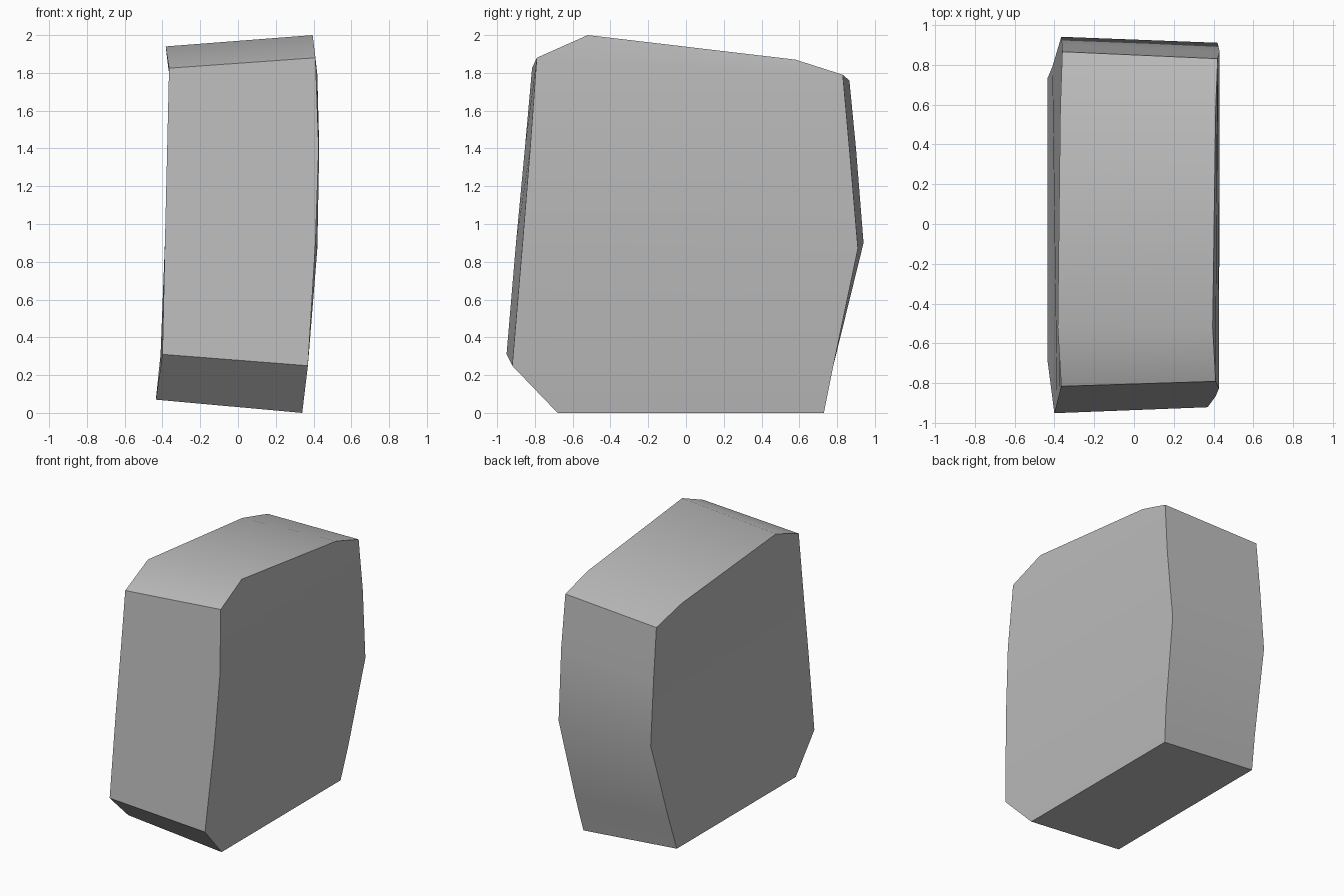
import bpy, bmesh, math

cube = bpy.data.objects.get("Cube")
if cube:
    bpy.data.objects.remove(cube, do_unlink=True)

# Plain grey stone
stone = bpy.data.materials.new("grey_stone")
stone.use_nodes = True
grey = (0.5, 0.5, 0.5, 1)
stone.diffuse_color = grey
stone.node_tree.nodes["Principled BSDF"].inputs["Base Color"].default_value = grey

# Each ring, bottom to top: front and back corners of the +x side,
# then back and front corners of the -x side
rings = [
    [(.34, -.68, 0), (.34, .73, 0), (-.435, .73, .07), (-.435, -.68, .07)],
    [(.37, -.92, .25), (.37, .78, .25), (-.41, .79, .31), (-.40, -.95, .31)],
    [(.41, -.865, .9), (.42, .91, .87), (-.365, .94, .9), (-.387, -.9, .9)],
    [(.427, -.825, 1.4), (.43, .865, 1.4), (-.362, .9, 1.4), (-.375, -.853, 1.4)],
    [(.41, -.79, 1.88), (.42, .83, 1.79), (-.36, .865, 1.76), (-.365, -.815, 1.825)],
    [(.395, -.52, 2), (.41, .58, 1.87), (-.37, .58, 1.835), (-.383, -.52, 1.94)],
]

# Loft the rings into a worn block and close both ends
bm = bmesh.new()
loops = [[bm.verts.new(p) for p in ring] for ring in rings]
for low, high in zip(loops, loops[1:]):
    for i in range(4):
        j = (i + 1) % 4
        bm.faces.new((low[i], low[j], high[j], high[i]))
bm.faces.new(loops[0][::-1])
bm.faces.new(loops[-1])
bmesh.ops.recalc_face_normals(bm, faces=bm.faces)

mesh = bpy.data.meshes.new("stone_block")
bm.to_mesh(mesh)
bm.free()
mesh.materials.append(stone)
block = bpy.data.objects.new("stone_block", mesh)
bpy.context.collection.objects.link(block)

# Soft bends, crisp corners
bpy.context.view_layer.objects.active = block
block.select_set(True)
bpy.ops.object.shade_smooth_by_angle(angle=math.radians(35))
